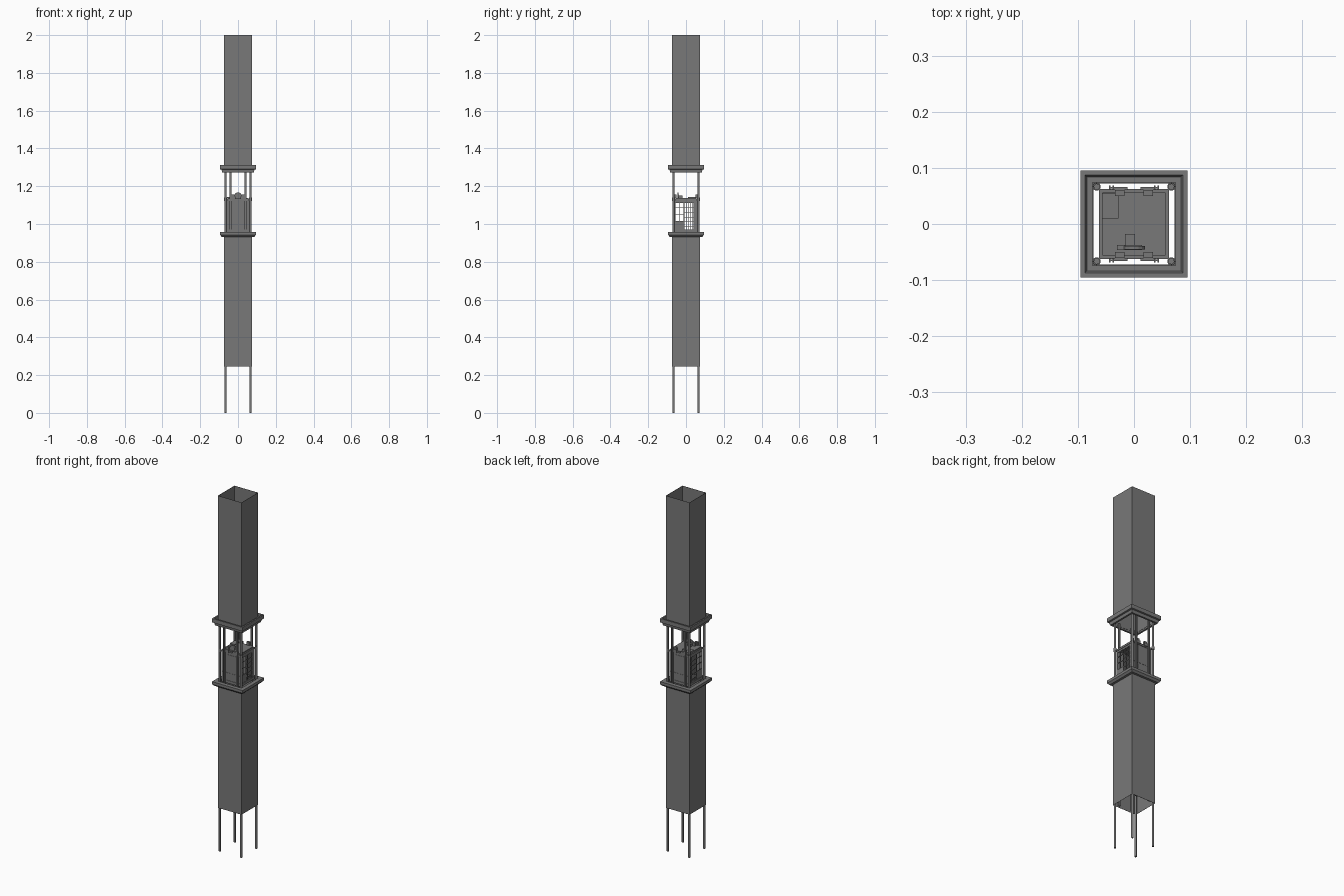
import bpy, bmesh, math

if "Cube" in bpy.data.objects:
    bpy.data.objects.remove(bpy.data.objects["Cube"])

mat = bpy.data.materials.new("dark grey metal")
mat.diffuse_color = (0.19, 0.19, 0.19, 1)
mat.use_nodes = True
mat.node_tree.nodes["Principled BSDF"].inputs["Base Color"].default_value = mat.diffuse_color


def finish(name, bm):
    bmesh.ops.recalc_face_normals(bm, faces=bm.faces)
    me = bpy.data.meshes.new(name)
    bm.to_mesh(me)
    bm.free()
    me.materials.append(mat)
    ob = bpy.data.objects.new(name, me)
    bpy.context.collection.objects.link(ob)
    return ob


def boxes(name, specs):
    """Each spec is x0, x1, y0, y1, z0, z1."""
    bm = bmesh.new()
    for x0, x1, y0, y1, z0, z1 in specs:
        vs = bmesh.ops.create_cube(bm, size=1)["verts"]
        for v in vs:
            v.co = (x1 if v.co.x > 0 else x0, y1 if v.co.y > 0 else y0,
                    z1 if v.co.z > 0 else z0)
    return finish(name, bm)


def square_sweep(name, profile):
    """Sweep a closed (half width, z) profile around a square."""
    bm = bmesh.new()
    rings = [[bm.verts.new((sx * h, sy * h, z)) for sx, sy in
              ((-1, -1), (1, -1), (1, 1), (-1, 1))] for h, z in profile]
    for i, a in enumerate(rings):
        b = rings[(i + 1) % len(rings)]
        for k in range(4):
            j = (k + 1) % 4
            bm.faces.new((a[k], a[j], b[j], b[k]))
    return finish(name, bm)


def cylinder(name, x, y, z0, z1, r, n=12):
    bm = bmesh.new()
    bmesh.ops.create_cone(bm, cap_ends=True, segments=n, radius1=r, radius2=r, depth=z1 - z0)
    bmesh.ops.translate(bm, verts=bm.verts, vec=(x, y, (z0 + z1) / 2))
    return finish(name, bm)


# shaft casings
T, I = 0.0735, 0.0725
square_sweep("lower_casing", [(T, .245), (T, .945), (I, .945), (I, .245)])
square_sweep("upper_casing", [(T, 1.28), (T, 2.0), (I, 2.0), (I, 1.28)])

# floor and ceiling mouldings
square_sweep("lower_collar", [(.073, .957), (.095, .957), (.095, .942), (.086, .932), (.073, .932)])
square_sweep("upper_collar", [(.074, 1.303), (.084, 1.303), (.087, 1.312), (.095, 1.312),
                              (.095, 1.29), (.087, 1.288), (.084, 1.272), (.074, 1.272)])

# corner columns, clamps and guide rails
C = 0.0665
for sx in (-1, 1):
    for sy in (-1, 1):
        cylinder("corner_column", sx * C, sy * C, 0, 1.29, .0055)
        cylinder("column_clamp", sx * C, sy * C, 1.122, 1.14, .0072)
        cx, cy = sx * .04, sy * .0645
        boxes("guide_rail", [(cx - .0045, cx - .002, cy - .004, cy + .004, .25, 1.29),
                             (cx + .002, cx + .0045, cy - .004, cy + .004, .25, 1.29),
                             (cx - .003, cx + .003, cy - .0012, cy + .0012, .25, 1.29)])
        # guide shoes and their brackets on the car roof
        a, b = sorted((sx * .012, sx * .036))
        p, q = sorted((sx * .017, sx * .034))
        u, v = sorted((sy * .061, sy * .066))
        w, t = sorted((sy * .050, sy * .061))
        boxes("guide_shoe", [(a, b, u, v, 1.128, 1.145), (p, q, w, t, 1.137, 1.157)])

# car floor, roof and corner posts
boxes("car_floor", [(-.061, .061, -.061, .061, .955, .97)])
boxes("car_roof", [(-.062, .062, -.062, .062, 1.122, 1.132), (-.056, .056, -.056, .056, 1.132, 1.138)])
boxes("car_corner_posts", [(sx * .058 - .003, sx * .058 + .003, sy * .058 - .003, sy * .058 + .003, .955, 1.13)
                           for sx in (-1, 1) for sy in (-1, 1)])

# front and back walls with raised panels
for sy, label in ((-1, "front"), (1, "back")):
    y0, y1 = sorted((sy * .056, sy * .059))
    boxes(label + "_wall", [(-.058, .058, y0, y1, .965, 1.125)])
    y0, y1 = sorted((sy * .059, sy * .0605))
    boxes(label + "_panels", [(x - .012, x + .012, y0, y1, z, z + h)
                              for x in (-.042, -.014, .014, .042)
                              for z, h in ((.975, .038), (1.02, .095))])

# open sides: glazed bay with bars, and a folding lattice gate
for s, label in ((-1, "left"), (1, "right")):
    x0, x1 = s * .058 - .0015, s * .058 + .0015
    boxes(label + "_wainscot", [(x0, x1, -.058, -.012, .965, 1.015)])
    bars = [(x0, x1, -.058, -.012, z, z + .002) for z in (1.05, 1.085)]
    bars += [(x0, x1, -.036, -.034, 1.01, 1.122), (x0, x1, -.014, -.009, .965, 1.125),
             (x0, x1, -.058, .058, 1.112, 1.125)]
    boxes(label + "_window_bars", bars)
    gate = [(x0, x1, y - .0014, y + .0014, .965, 1.115) for y in (.001, .012, .023, .034)]
    gate += [(x0, x1, -.01, .042, z, z + .003) for z in (.985, 1.01, 1.035, 1.06, 1.085)]
    gate += [(x0, x1, .040, .058, .965, 1.115)]
    boxes(label + "_lattice_gate", gate)

# roof equipment
boxes("roof_control_box", [(-.057, -.028, .010, .054, 1.138, 1.143)])
boxes("hoist_base", [(-.030, .014, -.046, -.037, 1.138, 1.156),
                     (-.016, .002, -.037, -.018, 1.138, 1.152)])
bm = bmesh.new()
bmesh.ops.create_cone(bm, cap_ends=True, segments=16, radius1=.02, radius2=.02, depth=.006)
for v in bm.verts:
    x, y, z = v.co
    v.co = (x, z - .042, 1.148 + y * .95)
bmesh.ops.bisect_plane(bm, geom=bm.verts[:] + bm.edges[:] + bm.faces[:],
                       plane_co=(0, 0, 1.138), plane_no=(0, 0, -1), clear_outer=True)
finish("hoist_wheel", bm)
